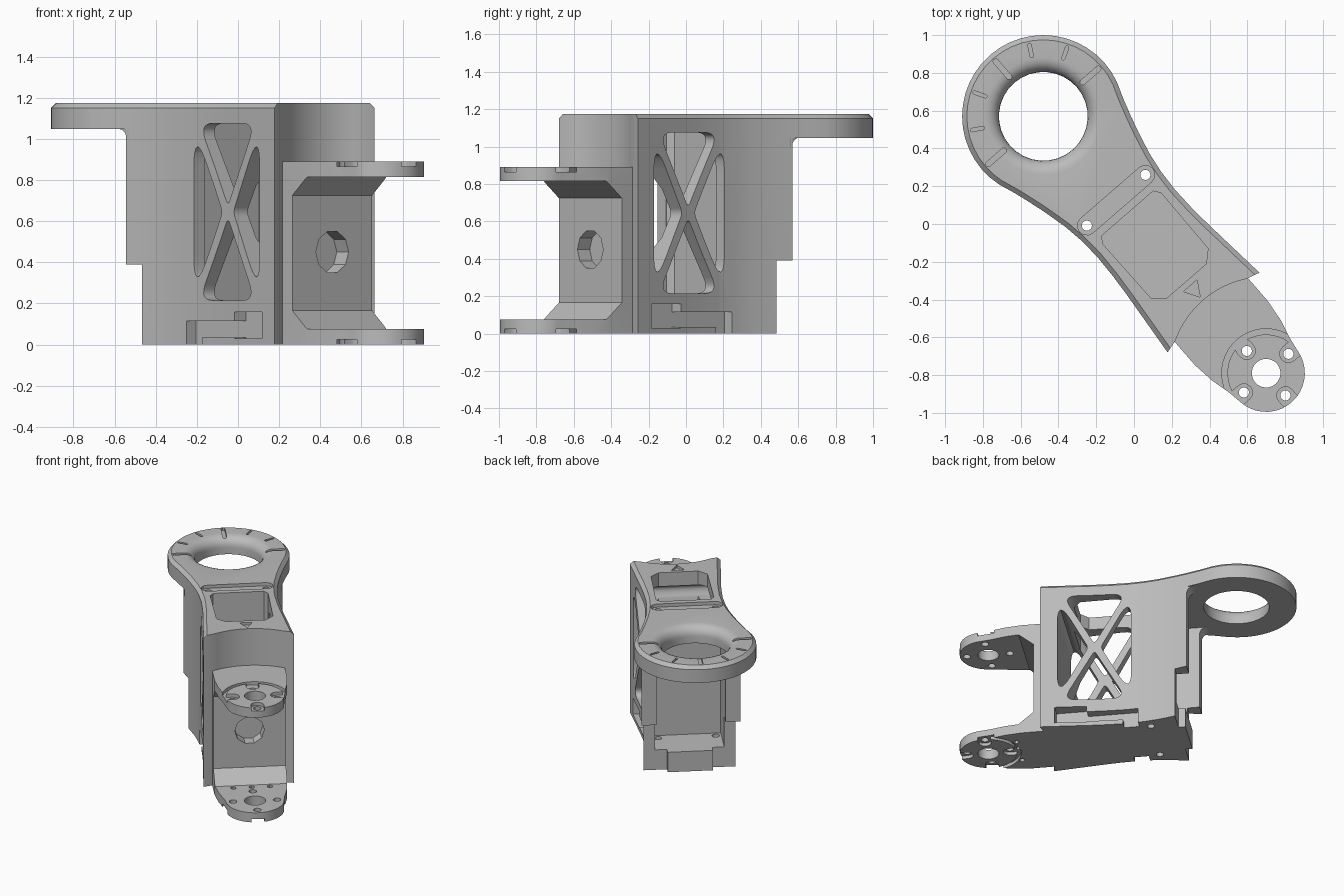
import bpy, bmesh
from math import sin, cos, pi, radians, sqrt
from mathutils import Matrix, Vector

cube = bpy.data.objects.get("Cube")
if cube:
    bpy.data.objects.remove(cube, do_unlink=True)

grey = bpy.data.materials.new("plain_grey")
grey.use_nodes = True
grey.diffuse_color = (0.5, 0.5, 0.5, 1)
grey.node_tree.nodes["Principled BSDF"].inputs["Base Color"].default_value = (0.5, 0.5, 0.5, 1)

# Arm frame: u runs from ring centre to wrist, v runs across, z is up
WRIST, TOP, DECK = 1.80, 1.175, 1.047
PLACE = Matrix.Translation((-0.48, 0.57, 0)) @ Matrix.Rotation(radians(-49.06), 4, 'Z')


def make(name, bm):
    bmesh.ops.recalc_face_normals(bm, faces=bm.faces)
    mesh = bpy.data.meshes.new(name)
    bm.to_mesh(mesh)
    bm.free()
    mesh.materials.append(grey)
    ob = bpy.data.objects.new(name, mesh)
    bpy.context.collection.objects.link(ob)
    return ob


def prism(name, pts, lo, hi, axis='z'):
    """Extrude a flat outline along z, v (outline in u,z) or u (outline in v,z)."""
    put = {'z': lambda a, b, h: (a, b, h), 'v': lambda a, b, h: (a, h, b),
           'u': lambda a, b, h: (h, a, b)}[axis]
    bm = bmesh.new()
    low = [bm.verts.new(put(a, b, lo)) for a, b in pts]
    high = [bm.verts.new(put(a, b, hi)) for a, b in pts]
    bm.faces.new(low)
    bm.faces.new(high)
    n = len(pts)
    for i in range(n):
        j = (i + 1) % n
        bm.faces.new((low[i], low[j], high[j], high[i]))
    return make(name, bm)


def box(name, u, v, z):
    return prism(name, [(u[0], v[0]), (u[1], v[0]), (u[1], v[1]), (u[0], v[1])], *z)


def arc(cu, cv, r, a0, a1, n):
    steps = [radians(a0 + (a1 - a0) * i / n) for i in range(n + 1)]
    return [(cu + r * cos(a), cv + r * sin(a)) for a in steps]


def circle(cu, cv, r, n=24):
    return arc(cu, cv, r, 0, 360, n)[:-1]


def rounded(pts, sizes):
    """Soften each corner of an outline with a short curve of its own size."""
    out = []
    for i, (p, d) in enumerate(zip(pts, sizes)):
        p = Vector(p)
        a = p + (Vector(pts[i - 1]) - p).normalized() * d
        b = p + (Vector(pts[(i + 1) % len(pts)]) - p).normalized() * d
        for k in range(9):
            t = k / 8
            out.append(tuple(a * (1 - t) ** 2 + p * 2 * t * (1 - t) + b * t * t))
    return out


def slot(cu, cv, ang, r0, r1, w):
    """Round-ended slot along a ray from a centre."""
    shape = arc(r1, 0, w, -90, 90, 6) + arc(r0, 0, w, 90, 270, 6)
    c, s = cos(radians(ang)), sin(radians(ang))
    return [(cu + x * c - y * s, cv + x * s + y * c) for x, y in shape]


def combine(ob, tool, op='DIFFERENCE'):
    mod = ob.modifiers.new("cut", 'BOOLEAN')
    mod.operation, mod.solver, mod.object = op, 'EXACT', tool
    dg = bpy.context.evaluated_depsgraph_get()
    new = bpy.data.meshes.new_from_object(ob.evaluated_get(dg))
    ob.modifiers.clear()
    ob.data = new
    bpy.data.objects.remove(tool, do_unlink=True)


def cut(ob, pts, lo, hi, axis='z'):
    combine(ob, prism("cutter", pts, lo, hi, axis))


# Outlines shared by the top plate and the housing
nose = [(WRIST - sqrt(0.51 ** 2 - v * v), v) for v in [0.25 - 0.5 * i / 16 for i in range(17)]]
mirror = lambda pts: [(u, -v) for u, v in reversed(pts)]
wall = [(0.306, 0.350), (0.395, 0.325), (0.52, 0.295), (0.63, 0.279), (0.75, 0.272),
        (0.88, 0.276), (1.0, 0.285), (1.375, 0.322)]
side = [(0.21, 0.38)] + wall

# Top plate with bearing ring
plate = prism("top_plate", side + nose + mirror(side) + arc(0, 0, 0.43, -74, -286, 26), DECK, TOP)
bm = bmesh.new()
bm.from_mesh(plate.data)
rim = []
for e in bm.edges:
    m = (e.verts[0].co + e.verts[1].co) / 2
    if m.z > TOP - 0.001 and not (m.x > 1.25 and abs(m.y) < 0.3):
        rim.append(e)
bmesh.ops.bevel(bm, geom=rim, offset=0.025, segments=1, affect='EDGES')
bm.to_mesh(plate.data)
bm.free()

# Ring bore with a rounded upper lip
bm = bmesh.new()
profile = [(0.235, 1.0), (0.235, 1.10)]
profile += [(0.31 - 0.075 * cos(a), 1.10 + 0.075 * sin(a)) for a in [pi / 2 * k / 6 for k in range(1, 7)]]
profile += [(0.31, 1.25)]
loops = [[bm.verts.new((u, v, z)) for u, v in circle(0, 0, r, 32)] for r, z in profile]
for a, b in zip(loops, loops[1:]):
    for i in range(32):
        j = (i + 1) % 32
        bm.faces.new((a[i], a[j], b[j], b[i]))
bm.faces.new(loops[0])
bm.faces.new(loops[-1])
combine(plate, make("cutter", bm))

# Engraved dial marks, long every third one
for k in range(-3, 4):
    long = k % 3 == 0
    cut(plate, slot(0, 0, 180 + 30 * k, 0.275 if long else 0.325, 0.385, 0.014 if long else 0.009),
        TOP - 0.02, TOP + 0.1)

# Cross slot and arrow mark
cut(plate, slot(0.588, 0, 90, -0.205, 0.205, 0.05), TOP - 0.025, TOP + 0.1)
cut(plate, [(1.268, 0), (1.187, 0.047), (1.187, -0.047)], TOP - 0.02, TOP + 0.1)

# Housing under the plate: open rear bay above a shelf, walls stepped back low down
housing = prism("housing", wall + nose + mirror(wall), 0, DECK)
combine(housing, box("cutter", (0.1, 0.63), (-0.245, 0.245), (0.155, 1.2)))
combine(housing, box("cutter", (0.1, 0.395), (-0.5, 0.5), (-0.1, 0.39)))
box("rear_tongue", (0.345, 0.395), (-0.16, 0.16), (0, 0.155))

# Screw holes through plate and shelf
for v in (-0.205, 0.205):
    for part in (plate, housing):
        cut(part, circle(0.588, v, 0.027, 16), -0.1, TOP + 0.1)

# Fillets where the rear walls meet the plate, and connector recesses on both flanks
fillet = [(0.32, DECK)] + arc(0.256, 0.997, 0.05, 90, 0, 6) + [(0.32, 0.997)]
for s in (-1, 1):
    prism("wall_fillet", fillet, s * 0.245, s * 0.348, 'v')
    v = sorted((s * 0.215, s * 0.5))
    for u, z in (((0.67, 0.78), (-0.1, 0.115)), ((0.67, 1.1), (0.035, 0.115)), ((1.04, 1.27), (0.03, 0.158))):
        combine(housing, box("cutter", u, v, z))

# Window and cross-braced side openings
win = [(0.68, 0.18), (0.715, 0.205), (1.1, 0.2), (1.155, 0.14)]
MID, HUB = 0.985, 0.645
openings = []
for s in (-1, 1):
    openings.append(rounded([(MID - 0.225, HUB + s * 0.43), (MID + 0.225, HUB + s * 0.43),
                             (MID, HUB + s * 0.03)], (0.1, 0.1, 0.03)))
    openings.append(rounded([(MID + s * 0.265, HUB + 0.41), (MID + s * 0.265, HUB - 0.41),
                             (MID + s * 0.045, HUB)], (0.2, 0.2, 0.03)))
for part in (plate, housing):
    cut(part, win + mirror(win), 0.16, 1.3)
    for shape in openings:
        if part is housing or max(z for u, z in shape) > DECK:
            cut(part, shape, -0.5, 0.5, 'v')

# Wrist fork: C-shaped side profile trimmed to the rounded plan outline
half = [(1.28, 0.0), (2.1, 0.0), (2.1, 0.075), (1.54, 0.075), (1.432, 0.165)]
fork = prism("wrist_fork", half + [(u, 0.89 - z) for u, z in reversed(half)], -0.4, 0.4, 'v')
plan = [(1.2, -0.257), (1.52, -0.257), (1.64, -0.242), (1.75, -0.215)] \
    + arc(WRIST, 0, 0.205, -85, 85, 18) + [(1.75, 0.215), (1.64, 0.242), (1.52, 0.257), (1.2, 0.257)]
combine(fork, prism("cutter", plan, -0.1, 1.0), 'INTERSECT')
cut(fork, circle(0, 0.45, 0.105, 10), 1.345, 1.6, 'u')

# Wrist bores, screw holes and horn pockets on both outer faces
cut(fork, circle(WRIST, 0, 0.076), -0.2, 1.2)
crescent = arc(WRIST, 0, 0.235, 95, 265, 20) + arc(WRIST, 0, 0.205, 265, 95, 20)
for lo, hi in ((-0.1, 0.025), (0.865, 1.0)):
    cut(fork, crescent, lo, hi)
    for k in range(4):
        cut(fork, slot(WRIST, 0, 90 * k, 0.156, 0.18 if k == 2 else 0.3, 0.046), lo, hi)
for k in range(4):
    a = pi / 2 * k
    cut(fork, circle(WRIST + 0.156 * cos(a), 0.156 * sin(a), 0.027, 16), -0.2, 1.2)
for v in (-0.13, 0, 0.13):
    cut(fork, circle(1.575, v, 0.02, 12), -0.1, 0.2)

# Place the parts and shade them
for ob in bpy.context.collection.objects:
    if ob.type == 'MESH' and ob.data.materials and ob.data.materials[0] == grey:
        ob.data.transform(PLACE)
        bpy.ops.object.select_all(action='DESELECT')
        ob.select_set(True)
        bpy.context.view_layer.objects.active = ob
        bpy.ops.object.shade_smooth_by_angle(angle=radians(30))
